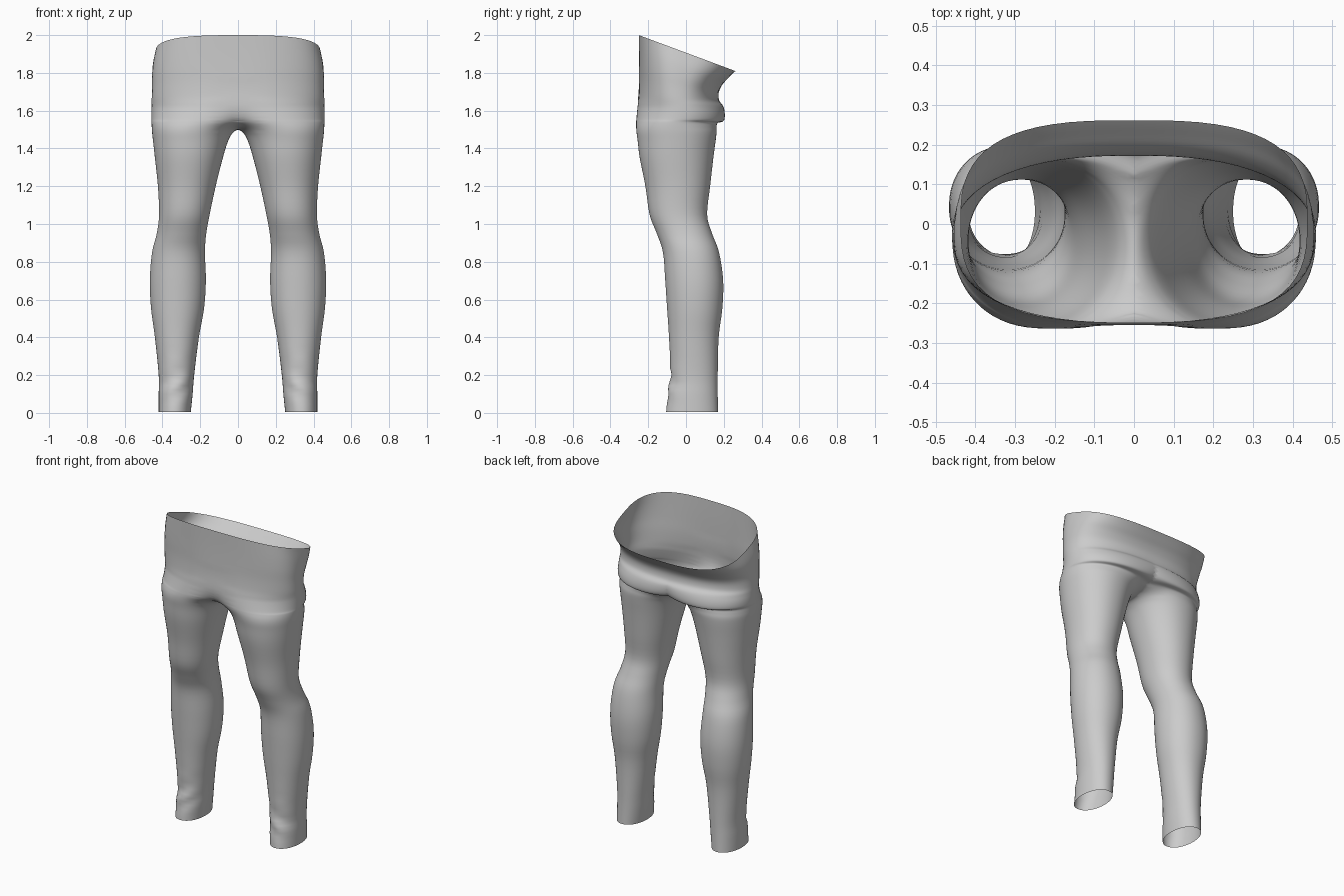
import bpy, bmesh
from math import sin, cos, pi, exp

if "Cube" in bpy.data.objects:
    bpy.data.objects.remove(bpy.data.objects["Cube"])

# Leg/hip sections: height, inner x, outer x, front y, back y.
# Inner x turns negative above the crotch, where the halves merge.
ROWS = [
    (0.005, .25, .42, -.105, .17), (.10, .24, .42, -.095, .168),
    (.20, .232, .42, -.082, .168), (.40, .207, .44, -.09, .173),
    (.55, .18, .46, -.10, .192), (.70, .17, .467, -.11, .197),
    (.85, .175, .455, -.122, .175), (.95, .168, .43, -.155, .138),
    (1.05, .15, .418, -.193, .112), (1.20, .118, .424, -.215, .128),
    (1.35, .08, .44, -.245, .145), (1.44, .052, .45, -.256, .157),
    (1.485, .025, .455, -.262, .162), (1.515, -.02, .457, -.264, .162),
    (1.54, -.09, .458, -.264, .168), (1.555, -.13, .459, -.263, .195),
    (1.59, -.21, .459, -.26, .206), (1.63, -.31, .458, -.257, .196),
    (1.665, -.39, .457, -.253, .176), (1.72, -.45, .455, -.25, .174),
    (1.78, -.455, .455, -.249, .195), (1.84, -.45, .45, -.249, .228),
    (1.905, -.437, .437, -.25, .262),
]
SEG, SUB = 64, 4


def catmull(p0, p1, p2, p3, t):
    return [.5 * (2 * b + (c - a) * t + (2 * a - 5 * b + 4 * c - d) * t * t
                  + (3 * b - a - 3 * c + d) * t ** 3)
            for a, b, c, d in zip(p0, p1, p2, p3)]


def clamp(v):
    return max(0.0, min(1.0, v))


def power(v, e):
    return (1 if v >= 0 else -1) * abs(v) ** e


def section(bm, row):
    z, xi, xo, yf, yb = row
    cx, rx, cy, ry = (xi + xo) / 2, (xo - xi) / 2, (yf + yb) / 2, (yb - yf) / 2
    tilt = clamp((z - 1.62) / .285)
    e = 2 / (2.1 + .8 * tilt)
    ring = []
    for k in range(SEG):
        a = 2 * pi * (k + .5) / SEG
        x, y = cx + rx * power(cos(a), e), cy + ry * power(sin(a), e)
        # gathered cloth at the front of the ankle
        w = .007 * exp(-((z - .17) / .09) ** 2) * max(0, -sin(a))
        s = sin(55 * z + 3 * cos(a))
        y -= w * s
        # slanted waistline, and a sagging lip on the back fold
        sag = .02 * exp(-((z - 1.575) / .03) ** 2) * max(0, sin(a)) ** 2
        ring.append(bm.verts.new((x, y, z - .372 * (y - .005) * tilt - sag)))
    return ring


# Half of the trousers: one lofted tube, open at hem and waist
bm = bmesh.new()
rows = []
for i in range(len(ROWS) - 1):
    p = [ROWS[max(0, min(len(ROWS) - 1, i + d))] for d in (-1, 0, 1, 2)]
    rows += [catmull(*p, s / SUB) for s in range(SUB)]
rows.append(ROWS[-1])
rings = [section(bm, r) for r in rows]
for lo, hi in zip(rings, rings[1:]):
    for k in range(SEG):
        j = (k + 1) % SEG
        bm.faces.new((lo[k], lo[j], hi[j], hi[k]))

# Cut at the middle and mirror to form the crotch and seat
bmesh.ops.bisect_plane(bm, geom=bm.verts[:] + bm.edges[:] + bm.faces[:], dist=1e-4,
                       plane_co=(0, 0, 0), plane_no=(-1, 0, 0), clear_outer=True)
other = bmesh.ops.duplicate(bm, geom=bm.verts[:] + bm.edges[:] + bm.faces[:])["geom"]
for g in other:
    if isinstance(g, bmesh.types.BMVert):
        g.co.x = -g.co.x
bmesh.ops.reverse_faces(bm, faces=[g for g in other if isinstance(g, bmesh.types.BMFace)])
bmesh.ops.remove_doubles(bm, verts=bm.verts[:], dist=.0008)

# Soften the centre seam
for _ in range(12):
    seam = [v for v in bm.verts if abs(v.co.x) < .12 and 1.49 < v.co.z < 1.76
            and not (v.co.y > .12 and v.co.z > 1.53)]
    bmesh.ops.smooth_vert(bm, verts=seam, factor=.5,
                          use_axis_x=True, use_axis_y=True, use_axis_z=True)
bmesh.ops.recalc_face_normals(bm, faces=bm.faces[:])
for f in bm.faces:
    f.smooth = True
mesh = bpy.data.meshes.new("trousers")
bm.to_mesh(mesh)
bm.free()
bpy.context.collection.objects.link(bpy.data.objects.new("trousers", mesh))
